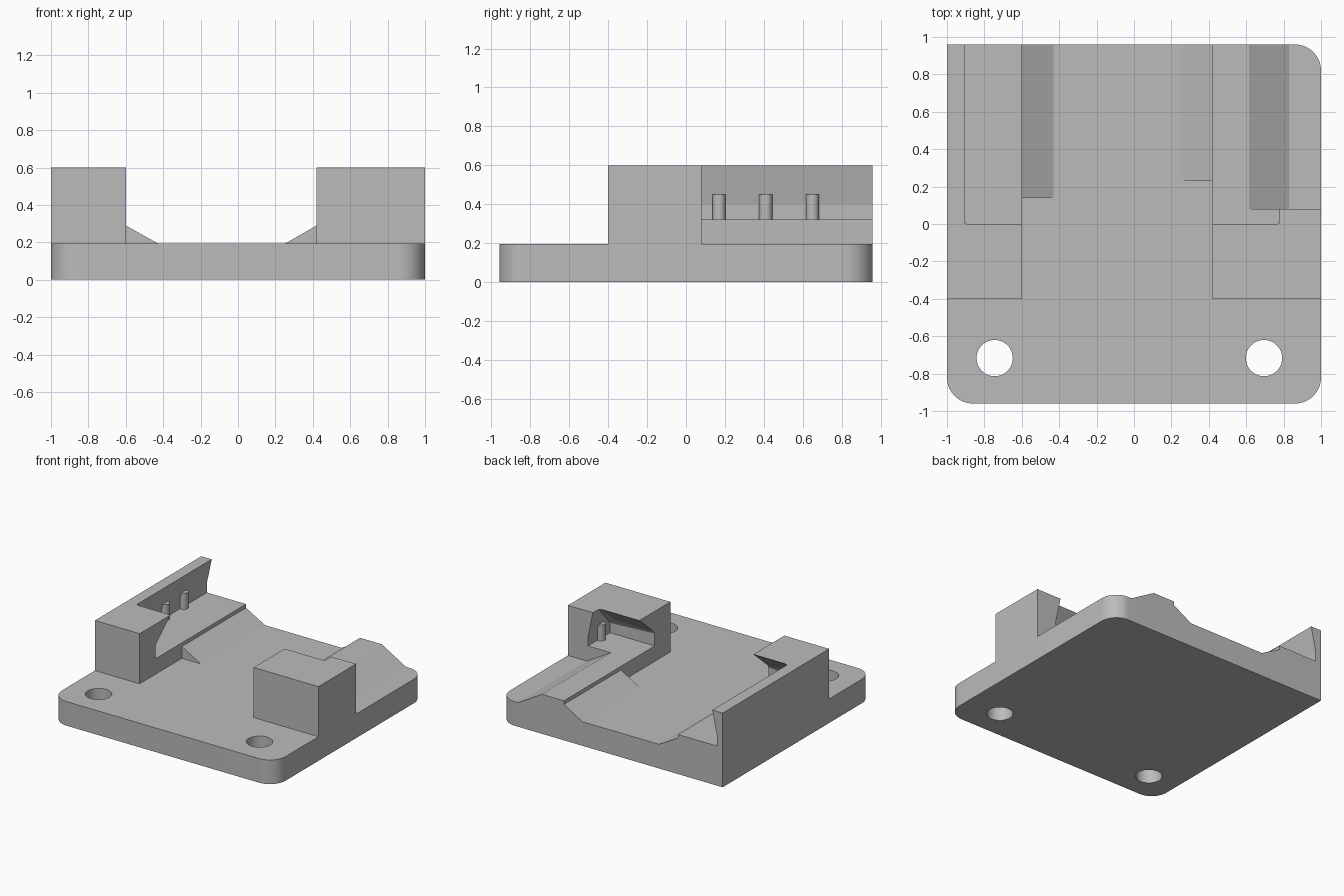
import bpy, bmesh
from math import pi, sin, cos, radians
from mathutils import Vector

if "Cube" in bpy.data.objects:
    bpy.data.objects.remove(bpy.data.objects["Cube"], do_unlink=True)

# Single plain grey finish
grey = bpy.data.materials.new("plain_grey")
grey.diffuse_color = (0.5, 0.5, 0.5, 1)
grey.use_nodes = True
grey.node_tree.nodes["Principled BSDF"].inputs["Base Color"].default_value = (0.5, 0.5, 0.5, 1)

BASE, LEDGE, TOP = 0.195, 0.32, 0.60
FRONT, BACK = -0.96, 0.96


def finish(name, bm):
    bmesh.ops.recalc_face_normals(bm, faces=bm.faces[:])
    mesh = bpy.data.meshes.new(name)
    bm.to_mesh(mesh)
    bm.free()
    mesh.materials.append(grey)
    obj = bpy.data.objects.new(name, mesh)
    bpy.context.collection.objects.link(obj)
    return obj


def prism(name, outline, start, end, axis="z"):
    """Extrude a closed outline along z (outline in x, y) or y (outline in x, z)."""
    bm = bmesh.new()
    place = (lambda a, b: (a, b, start)) if axis == "z" else (lambda a, b: (a, start, b))
    face = bm.faces.new([bm.verts.new(place(a, b)) for a, b in outline])
    out = bmesh.ops.extrude_face_region(bm, geom=[face])
    shift = Vector((0, 0, end - start)) if axis == "z" else Vector((0, end - start, 0))
    bmesh.ops.translate(bm, vec=shift, verts=[v for v in out["geom"] if isinstance(v, bmesh.types.BMVert)])
    return finish(name, bm)


def circle(x, y, r, n):
    return [(x + r * cos(2 * pi * i / n), y + r * sin(2 * pi * i / n)) for i in range(n)]


def arc(x, y, r, begin, n=12):
    return [(x + r * cos(begin + pi / 2 * i / n), y + r * sin(begin + pi / 2 * i / n)) for i in range(n + 1)]


def smooth(obj):
    bpy.ops.object.select_all(action="DESELECT")
    obj.select_set(True)
    bpy.context.view_layer.objects.active = obj
    bpy.ops.object.shade_smooth_by_angle(angle=radians(25))


def cut(obj, cutter):
    cutter.hide_render = True
    mod = obj.modifiers.new("cut", "BOOLEAN")
    mod.operation, mod.solver, mod.object = "DIFFERENCE", "EXACT", cutter
    bpy.context.view_layer.objects.active = obj
    bpy.ops.object.modifier_apply(modifier=mod.name)
    bpy.data.objects.remove(cutter, do_unlink=True)


# Base plate: three rounded corners, one square corner, two screw holes
R = 0.14
outline = [(-1, BACK)]
outline += arc(-1 + R, FRONT + R, R, pi)
outline += arc(1 - R, FRONT + R, R, 1.5 * pi)
outline += arc(1 - R, BACK - R, R, 0)
base = prism("base_plate", outline, 0, BASE)
for hx in (-0.745, 0.695):
    cut(base, prism("hole_cutter", circle(hx, -0.717, 0.097, 48), -0.1, 0.4))
smooth(base)


def clamp(label, outer, inner, wall, wall_end):
    """Upper L-shaped block with a sloped undercut running behind it and along its wall."""
    side = 1 if outer > 0 else -1
    block = prism(label + "_clamp",
                  [(outer, -0.4), (inner, -0.4), (inner, 0), (wall, 0), (wall, wall_end), (outer, wall_end)],
                  LEDGE, TOP)
    deep, lip, free = wall + side * 0.06, wall - side * 0.002, inner - side * 0.2
    bm = bmesh.new()
    points = []
    for y in (-0.2, 1.1):
        points += [(deep, y, 0.2), (deep, y, 0.40), (free, y, 0.2)]
    points += [(free, -0.2, 0.43), (free, 0.1, 0.69), (free, 1.1, 0.69),
               (lip, -0.17, 0.455), (lip, 0.1, 0.69), (lip, 1.1, 0.69), (deep, 1.1, 0.40)]
    verts = [bm.verts.new(p) for p in points]
    bmesh.ops.remove_doubles(bm, verts=verts, dist=0.0001)
    hull = bmesh.ops.convex_hull(bm, input=bm.verts[:])
    spare = [g for g in hull["geom_interior"] if isinstance(g, bmesh.types.BMVert)]
    bmesh.ops.delete(bm, geom=spare, context="VERTS")
    cut(block, finish("undercut", bm))


clamp("right", -1, -0.6, -0.89, BACK)
clamp("left", 1, 0.42, 0.76, 0.08)

# Lower halves of both clamps
prism("right_ledge", [(-1, BASE), (-0.6, BASE), (-0.6, LEDGE), (-1, LEDGE)], -0.4, BACK, "y")
prism("left_ledge", [(0.42, BASE), (1, BASE), (1, LEDGE), (0.42, LEDGE)], -0.4, 0.08, "y")

# Ridge behind the left clamp, falling to the plate on its outer side
prism("left_ridge", [(0.42, BASE), (0.83, BASE), (0.615, LEDGE), (0.42, LEDGE)], 0.08, BACK, "y")

# Sloped fillets beside the central channel
prism("right_channel_slope", [(-0.6, BASE), (-0.43, BASE), (-0.6, 0.29)], 0.14, BACK, "y")
prism("left_channel_slope", [(0.42, BASE), (0.42, 0.29), (0.255, BASE)], 0.23, BACK, "y")

# Small pins standing in the undercuts
for px, ys in ((-0.94, (-0.07, 0.17, 0.41, 0.65)), (0.81, (-0.07,))):
    for py in ys:
        smooth(prism("undercut_pin", circle(px, py, 0.034, 24), LEDGE - 0.01, 0.45))
